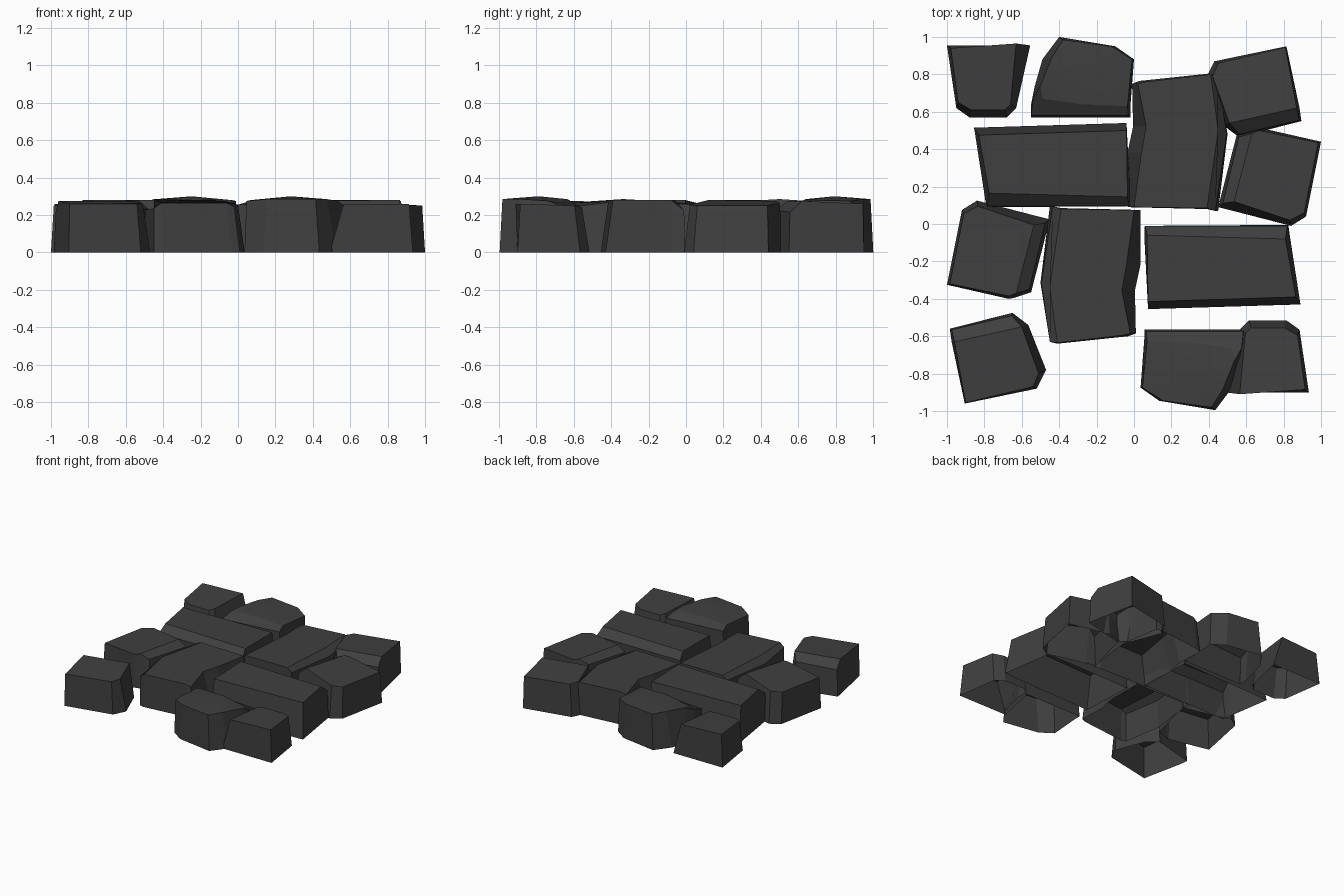
import bpy, bmesh, math
from mathutils import Matrix

mat = bpy.data.materials.new("dark stone")
mat.diffuse_color = (0.05, 0.05, 0.05, 1)


def stone(name, rows, k=0, mids=(), shift=(0, 0), bulge=0):
    """rows: base x, y, rim x, y, z, counter-clockwise. Rim points 0..k bound a
    sloping shoulder; mids are extra points on its ridge from 0 to k.
    Underside is open. A second copy is turned half round and shifted."""
    bm = bmesh.new()
    base = [bm.verts.new((r[0], r[1], 0)) for r in rows]
    rim = [bm.verts.new(r[2:]) for r in rows]
    mid = [bm.verts.new(m) for m in mids]
    n = len(rows)
    for i in range(n):
        j = (i + 1) % n
        bm.faces.new((base[i], base[j], rim[j], rim[i]))
    if k:
        bm.faces.new(rim[:k + 1] + mid[::-1])
        top = bm.faces.new(rim[k:] + [rim[0]] + mid)
    else:
        top = bm.faces.new(rim)
    if bulge:
        bm.normal_update()
        res = bmesh.ops.poke(bm, faces=[top], offset=bulge)
        for f in res["faces"]:
            f.smooth = True
    me = bpy.data.meshes.new(name)
    bm.to_mesh(me)
    bm.free()
    me.materials.append(mat)
    for suffix, m in (("back", Matrix()),
                      ("front", Matrix.Translation((*shift, 0)) @ Matrix.Rotation(math.pi, 4, 'Z'))):
        ob = bpy.data.objects.new(name + "_" + suffix, me)
        ob.matrix_world = m
        bpy.context.collection.objects.link(ob)


# small corner stones
stone("small_stone", [
    (-1, .955, -.98, .94, .26), (-.95, .62, -.94, .65, .25),
    (-.88, .57, -.87, .61, .24), (-.68, .57, -.69, .61, .24),
    (-.63, .62, -.66, .64, .25), (-.555, .955, -.63, .965, .26)],
    shift=(-.065, .055))

# rounded stones beside the corners
stone("rounded_stone", [
    (-.53, .74, -.50, .74, .275), (-.55, .64, -.54, .67, .245),
    (-.55, .57, -.55, .58, .22), (-.02, .57, -.03, .58, .25),
    (-.02, .62, -.035, .63, .28), (0, .88, -.01, .88, .275),
    (-.1, .95, -.12, .95, .285), (-.4, 1.0, -.38, .985, .285),
    (-.49, .88, -.44, .89, .285)],
    k=4, mids=[(-.49, .67, .265), (-.28, .64, .285)], shift=(.035, .005), bulge=.02)

# long stones lying across
stone("long_stone", [
    (-.80, .16, -.775, .165, .28), (-.79, .09, -.785, .095, .225),
    (-.02, .10, -.025, .095, .225), (-.02, .15, -.035, .145, .28),
    (-.04, .54, -.04, .5, .275), (-.855, .515, -.83, .475, .28)],
    k=3, shift=(.035, .085))

# bent stones standing between them
stone("bent_stone", [
    (.39, .08, .39, .085, .26), (.45, .07, .435, .07, .235),
    (.5, .48, .495, .48, .23), (.45, .795, .45, .795, .235),
    (.41, .805, .41, .80, .265),
    (.03, .765, .06, .76, .265), (-.01, .75, .02, .75, .245),
    (-.005, .52, .065, .52, .275), (-.035, .38, .04, .38, .265), (-.035, .09, .0, .09, .255)],
    k=4, mids=[(.45, .5, .285)], shift=(0, .165))

# squarish outer stones with a sloped edge
stone("corner_stone", [
    (.475, .53, .51, .54, .275), (.56, .465, .565, .48, .225),
    (.895, .55, .885, .555, .215), (.885, .62, .87, .62, .275),
    (.815, .95, .81, .945, .26), (.43, .87, .45, .86, .26),
    (.38, .77, .42, .79, .265)],
    k=3, shift=(-.09, -.01))

# squarish side stones with a sloped edge
stone("side_stone", [
    (.64, .51, .63, .485, .275), (.55, .48, .56, .465, .24),
    (.45, .09, .475, .11, .23), (.53, .07, .535, .12, .28),
    (.84, -.01, .835, .02, .255), (.92, .04, .91, .06, .25),
    (1.0, .44, .985, .435, .25), (.67, .515, .67, .5, .265)],
    k=3, shift=(0, .115))
